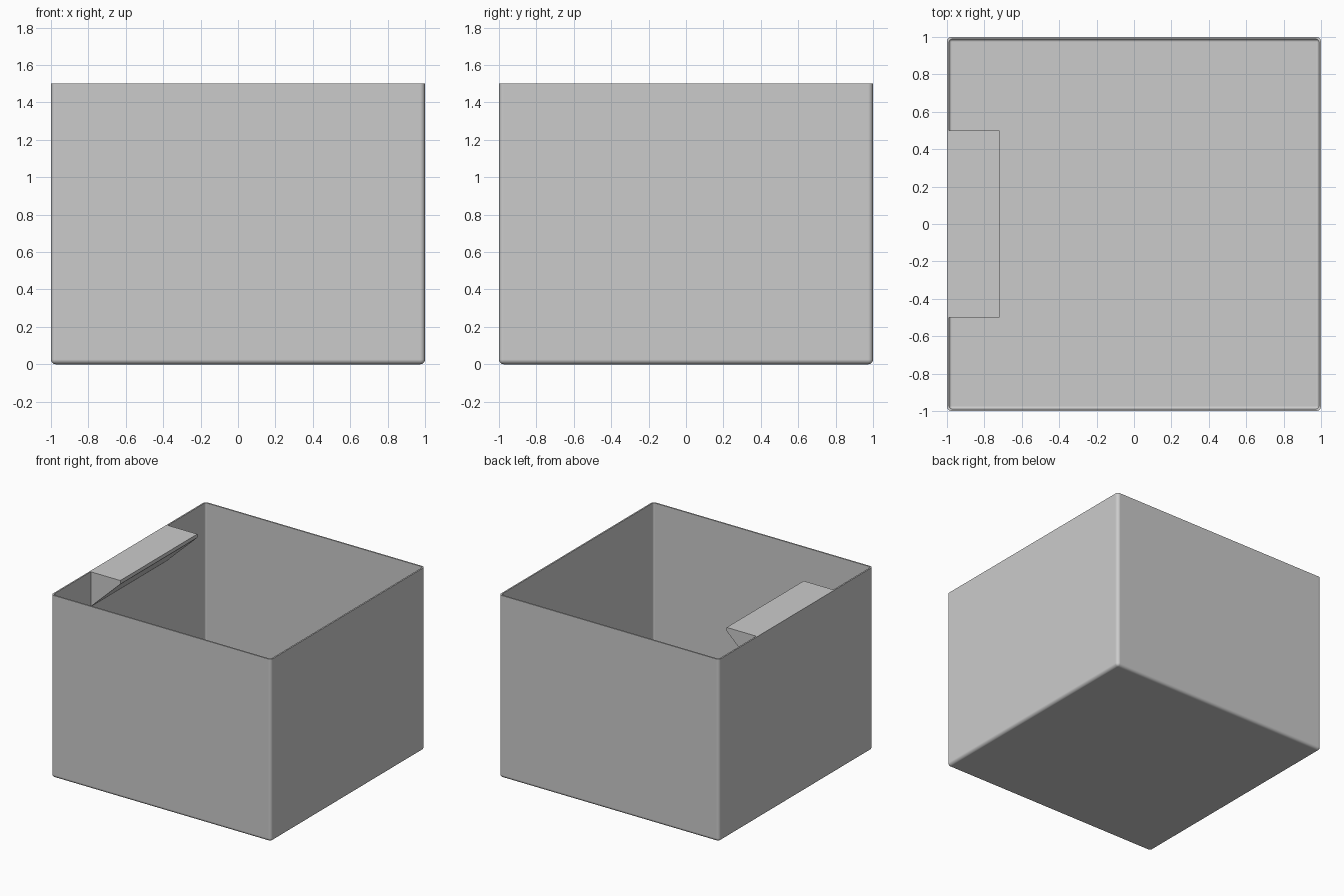
import bpy
import bmesh

WIDTH, HEIGHT = 2.0, 1.5
WALL, RADIUS = 0.012, 0.026
LEDGE_X, LEDGE_HALF = -0.72, 0.5
LIP, LEDGE_DEPTH = 0.03, 0.285

start_cube = bpy.data.objects.get("Cube")
if start_cube:
    bpy.data.objects.remove(start_cube, do_unlink=True)

grey = bpy.data.materials.new("plain grey")
grey.use_nodes = True
colour = (0.6, 0.6, 0.6, 1)
grey.diffuse_color = colour
grey.node_tree.nodes["Principled BSDF"].inputs["Base Color"].default_value = colour


def make_object(name, bm):
    mesh = bpy.data.meshes.new(name)
    bmesh.ops.recalc_face_normals(bm, faces=bm.faces)
    bm.to_mesh(mesh)
    bm.free()
    mesh.materials.append(grey)
    obj = bpy.data.objects.new(name, mesh)
    bpy.context.collection.objects.link(obj)
    return obj


# Open bin: rounded uprights and base, with a square-cut rim
bm = bmesh.new()
bmesh.ops.create_cube(bm, size=1)
for v in bm.verts:
    v.co.x *= WIDTH
    v.co.y *= WIDTH
    v.co.z = (v.co.z + 0.5) * HEIGHT
edges = [e for e in bm.edges if min(v.co.z for v in e.verts) < HEIGHT / 2]
bmesh.ops.bevel(bm, geom=edges, offset=RADIUS, segments=6, profile=0.5,
                affect='EDGES')
bm.normal_update()
top = [f for f in bm.faces if f.normal.z > 0.9]
bmesh.ops.recalc_face_normals(bm, faces=bm.faces)
bmesh.ops.delete(bm, geom=top, context='FACES')
box = make_object("bin_shell", bm)

# Give the shell its wall thickness, then keep the flats clean
bpy.ops.object.select_all(action='DESELECT')
box.select_set(True)
bpy.context.view_layer.objects.active = box
solid = box.modifiers.new("wall thickness", 'SOLIDIFY')
solid.thickness = WALL
solid.offset = -1
solid.use_even_offset = True
bpy.ops.object.modifier_apply(modifier=solid.name)
bpy.ops.object.shade_smooth_by_angle(angle=0.6)
weighted = box.modifiers.new("clean flats", 'WEIGHTED_NORMAL')
weighted.keep_sharp = True

# Grip ledge: sloped underside and thin lip, flush with the rim
wall_x = -WIDTH / 2 + WALL
profile = [(wall_x, HEIGHT), (LEDGE_X, HEIGHT),
           (LEDGE_X, HEIGHT - LIP), (wall_x, HEIGHT - LEDGE_DEPTH)]
bm = bmesh.new()
face = bm.faces.new([bm.verts.new((x, -LEDGE_HALF, z)) for x, z in profile])
extruded = bmesh.ops.extrude_face_region(bm, geom=[face])
moved = [g for g in extruded["geom"] if isinstance(g, bmesh.types.BMVert)]
bmesh.ops.translate(bm, verts=moved, vec=(0, 2 * LEDGE_HALF, 0))
if not any(f.normal.y < -0.9 for f in bm.faces):
    bm.normal_update()
ends = sum(1 for f in bm.faces if len(f.verts) == len(profile)
           and all(abs(v.co.y + LEDGE_HALF) < 1e-4 for v in f.verts))
if not ends:
    bm.faces.new([v for v in bm.verts if v.co.y < 0])
make_object("grip_ledge", bm)
